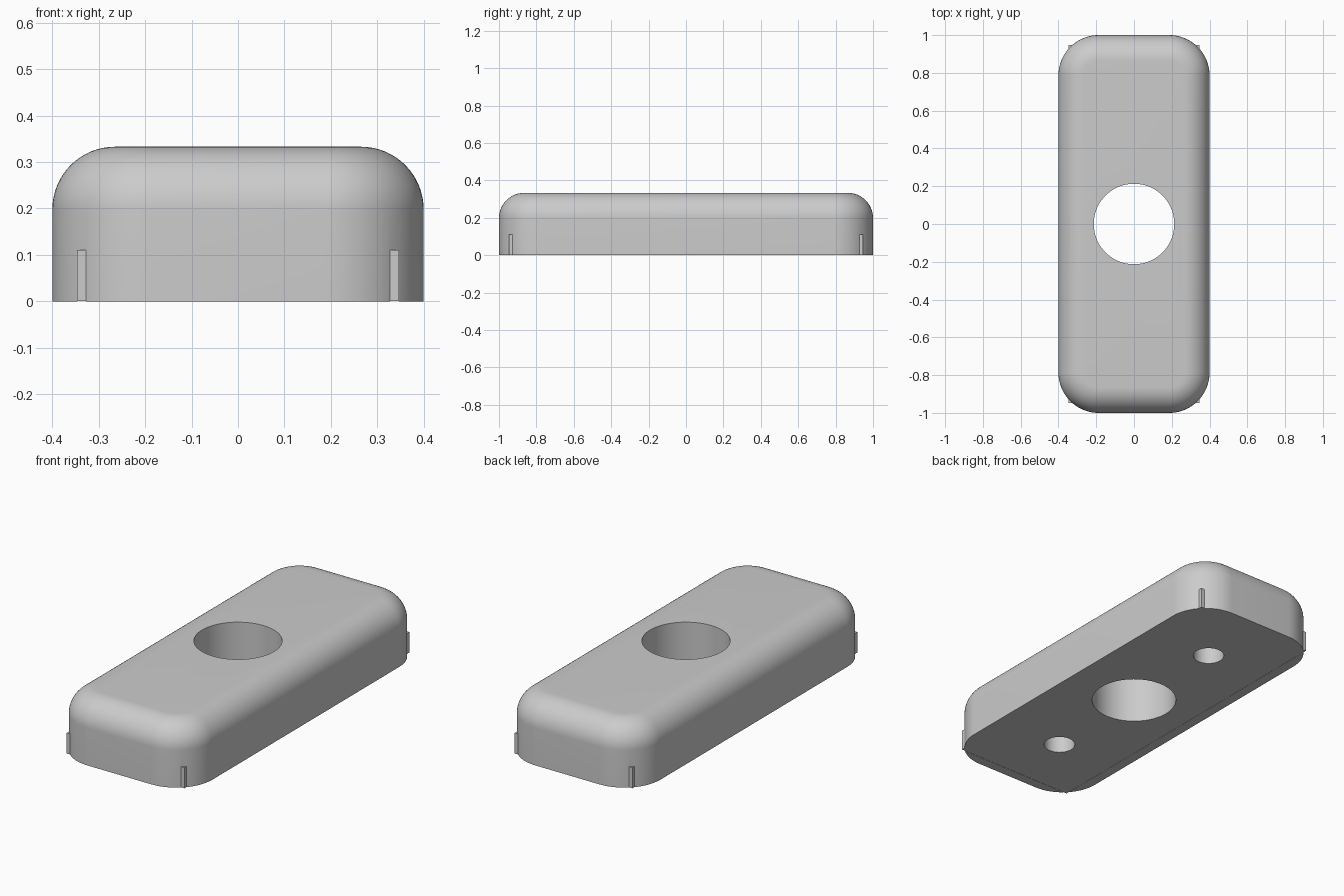
import bpy, bmesh, math

if "Cube" in bpy.data.objects:
    bpy.data.objects.remove(bpy.data.objects["Cube"])

HX, HY, H = 0.4, 1.0, 0.333      # half width, half length, height
CORNER, FILLET = 0.213, 0.135    # plan corner radius, top edge radius
PLATE = (0.347, 0.947, 0.111)    # base plate half width, half length, top


def finish(name, bm):
    bmesh.ops.recalc_face_normals(bm, faces=bm.faces)
    mesh = bpy.data.meshes.new(name)
    bm.to_mesh(mesh)
    bm.free()
    obj = bpy.data.objects.new(name, mesh)
    bpy.context.collection.objects.link(obj)
    return obj


def box(name, hx, hy, z0, z1):
    bm = bmesh.new()
    bmesh.ops.create_cube(bm, size=1)
    for v in bm.verts:
        v.co = (v.co.x * 2 * hx, v.co.y * 2 * hy, z0 + (v.co.z + 0.5) * (z1 - z0))
    return finish(name, bm)


def cylinder(name, r, y, z0, z1):
    bm = bmesh.new()
    bmesh.ops.create_cone(bm, cap_ends=True, segments=96, radius1=r, radius2=r, depth=z1 - z0)
    bmesh.ops.translate(bm, verts=bm.verts, vec=(0, y, (z0 + z1) / 2))
    return finish(name, bm)


def rounded_outline(inset, n=20):
    r = CORNER - inset
    cx, cy = HX - CORNER, HY - CORNER
    pts = []
    for q, (sx, sy) in enumerate([(1, 1), (-1, 1), (-1, -1), (1, -1)]):
        for i in range(n + 1):
            a = math.pi / 2 * (q + i / n)
            pts.append((sx * cx + r * math.cos(a), sy * cy + r * math.sin(a)))
    return pts


def cut(obj, cutter):
    mod = obj.modifiers.new("cut", 'BOOLEAN')
    mod.operation = 'DIFFERENCE'
    mod.solver = 'EXACT'
    mod.object = cutter
    bpy.context.view_layer.objects.active = obj
    bpy.ops.object.modifier_apply(modifier=mod.name)


# Rounded body: stacked outlines, straight wall then a quarter-round top edge
steps = 16
levels = [(0, 0)]
for i in range(steps + 1):
    a = math.pi / 2 * i / steps
    levels.append((FILLET * (1 - math.cos(a)), H - FILLET + FILLET * math.sin(a)))
bm = bmesh.new()
rings = [[bm.verts.new((x, y, z)) for x, y in rounded_outline(d)] for d, z in levels]
for lo, hi in zip(rings, rings[1:]):
    for i in range(len(lo)):
        j = (i + 1) % len(lo)
        bm.faces.new((lo[i], lo[j], hi[j], hi[i]))
bm.faces.new(rings[0])
bm.faces.new(rings[-1])
body = finish("rounded_body", bm)

# Square-cornered base plate whose corners poke through the rounded body
plate = box("base_plate", PLATE[0], PLATE[1], 0.001, PLATE[2])

# Pocket for the plate, central through bore and two small blind holes
pocket = box("pocket_cutter", PLATE[0], PLATE[1], -0.1, PLATE[2])
bore = cylinder("bore_cutter", 0.213, 0, -0.2, 0.6)
holes = [cylinder("small_hole_cutter", 0.078, s * 0.59, -0.1, 0.2) for s in (-1, 1)]
for c in (pocket, bore):
    cut(body, c)
for c in [bore] + holes:
    cut(plate, c)
for c in [pocket, bore] + holes:
    bpy.data.objects.remove(c)

# Smooth shading with sharp edges kept
bpy.ops.object.select_all(action='DESELECT')
for o in (body, plate):
    o.select_set(True)
bpy.context.view_layer.objects.active = body
bpy.ops.object.shade_smooth_by_angle(angle=math.radians(30))
